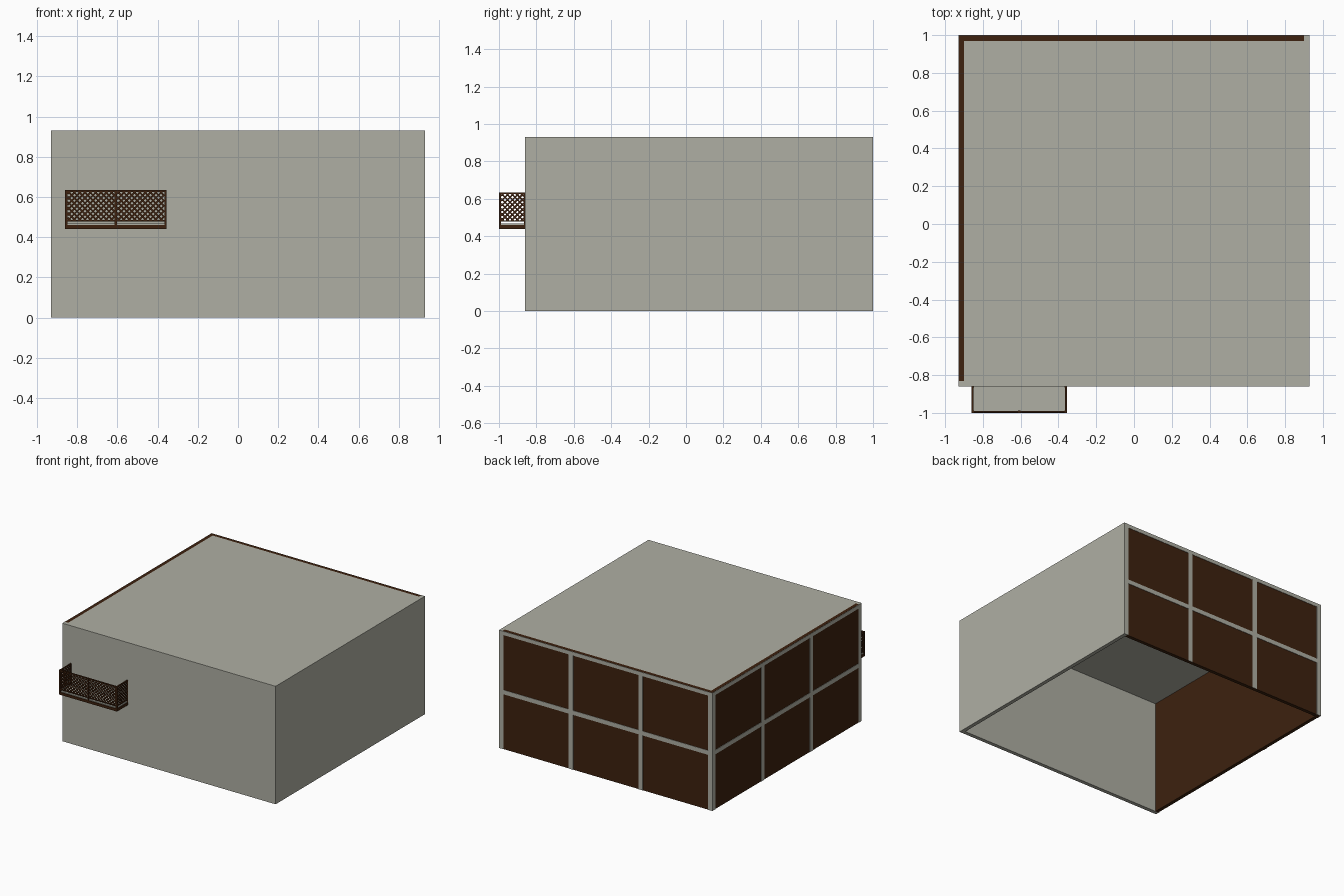
import bpy, bmesh, math
from mathutils import Matrix, Vector

if "Cube" in bpy.data.objects:
    bpy.data.objects.remove(bpy.data.objects["Cube"])


def material(name, rgb):
    m = bpy.data.materials.new(name)
    m.diffuse_color = (*rgb, 1.0)
    m.use_nodes = True
    m.node_tree.nodes["Principled BSDF"].inputs["Base Color"].default_value = m.diffuse_color
    return m


GREY = material("warm grey", (0.43, 0.43, 0.37))
BROWN = material("dark brown", (0.047, 0.0155, 0.0045))


def build(name, mat, boxes):
    """One object from boxes given as (x0, x1, y0, y1, z0, z1)."""
    bm = bmesh.new()
    for x0, x1, y0, y1, z0, z1 in boxes:
        mtx = Matrix.Translation(((x0 + x1) / 2, (y0 + y1) / 2, (z0 + z1) / 2)) \
            @ Matrix.Diagonal((x1 - x0, y1 - y0, z1 - z0, 1))
        bmesh.ops.create_cube(bm, size=1, matrix=mtx)
    return finish(name, mat, bm)


def finish(name, mat, bm):
    me = bpy.data.meshes.new(name)
    bm.to_mesh(me)
    bm.free()
    me.materials.append(mat)
    ob = bpy.data.objects.new(name, me)
    bpy.context.collection.objects.link(ob)
    return ob


X, Y0, Y1, H, T = 0.93, -0.86, 1.0, 0.93, 0.03
D = 0.003   # how far the window grid stands out

# solid shell: roof, front wall, right wall (open underneath)
build("roof", GREY, [(-X + T, X, Y0, Y1 - T, H - T, H)])
build("front_wall", GREY, [(-X, X, Y0, Y0 + T, 0, H)])
build("right_wall", GREY, [(X - T, X, Y0 + T, Y1, 0, H - T), (X - T, X, Y1 - T, Y1, H - T, H)])

# brown panel walls
build("back_panel", BROWN, [(-X + D, X - T, Y1 - T, Y1 - D, 0, H)])
build("left_panel", BROWN, [(-X + D, -X + T, Y0 + T, Y1 - T, 0, H)])

# grey window grids: four posts, a top rail and a middle rail
W = 0.038


def spans(a, b):
    c = [a + W / 2 + i * (b - a - W) / 3 for i in range(4)]
    return [(p - W / 2, p + W / 2) for p in c]


RAILS = [(0.433, 0.467), (H - T, H - 0.001)]
posts = spans(-X, X)
build("back_window_grid", GREY,
      [(a, b, Y1 - D, Y1, 0, H - 0.001) for a, b in posts] +
      [(p[1], q[0], Y1 - D, Y1, *r) for p, q in zip(posts, posts[1:]) for r in RAILS])
posts = spans(Y0, Y1 - D)
build("left_window_grid", GREY,
      [(-X, -X + D, a, b, 0, H - 0.001) for a, b in posts] +
      [(-X, -X + D, p[1], q[0], *r) for p, q in zip(posts, posts[1:]) for r in RAILS])

# balcony base and floor
BX0, BX1, BY0 = -0.86, -0.355, -1.0
R = 0.012
build("balcony_base", BROWN, [(BX0, BX1, BY0, Y0, 0.44, 0.461)])
build("balcony_floor", GREY, [(BX0 + 0.005, BX1 - 0.005, BY0 + 0.005, Y0, 0.461, 0.467)])

# balcony posts and rails
BM = (BX0 + BX1) / 2
build("balcony_posts", BROWN,
      [(x, x + R, BY0, BY0 + R, 0.461, 0.635) for x in (BX0, BM - R / 2, BX1 - R)] +
      [(x, x + R, Y0 - 0.006, Y0, 0.461, 0.635) for x in (BX0, BX1 - R)])
rails = []
for z0, z1 in ((0.478, 0.485), (0.626, 0.635)):
    rails += [(BX0 + R, BX1 - R, BY0 + 0.001, BY0 + R - 0.001, z0, z1)]
    rails += [(x, x + R - 0.002, BY0 + R, Y0 - 0.006, z0, z1)
              for x in (BX0 + 0.001, BX1 - R + 0.001)]
build("balcony_rails", BROWN, rails)


# diagonal lattice infill, clipped to its frame
def lattice(name, origin, axis, length, z0=0.483, z1=0.628, pitch=0.0265, width=0.0085, depth=0.003):
    bm = bmesh.new()
    h = z1 - z0
    side = Vector(axis).cross(Vector((0, 0, 1)))
    for sign in (1, -1):
        n = int((length + h) / pitch) + 1
        for i in range(n):
            s = -h + pitch * (i + 0.5)
            a, b = max(s, 0), min(s + h, length)
            if b - a < 0.004:
                continue
            za, zb = a - s, b - s
            if sign < 0:
                za, zb = h - za, h - zb
            mid = Vector(origin) + Vector(axis) * ((a + b) / 2) + Vector((0, 0, z0 + (za + zb) / 2))
            along = (Vector(axis) + Vector((0, 0, sign))).normalized()
            across = along.cross(side)
            rot = Matrix((along, side, across)).transposed().to_4x4()
            size = Matrix.Diagonal(((b - a) * math.sqrt(2), depth, width, 1))
            shift = Matrix.Translation(mid + side * (sign * depth / 4))
            bmesh.ops.create_cube(bm, size=1, matrix=shift @ rot @ size)
    bmesh.ops.recalc_face_normals(bm, faces=bm.faces)
    return finish(name, BROWN, bm)


half = BM - BX0 - 1.5 * R
lattice("front_lattice_left", (BX0 + R, BY0 + R / 2, 0), (1, 0, 0), half)
lattice("front_lattice_right", (BM + R / 2, BY0 + R / 2, 0), (1, 0, 0), half)
for name, x in (("left", BX0 + R / 2), ("right", BX1 - R / 2)):
    lattice("side_lattice_" + name, (x, BY0 + R, 0), (0, 1, 0), Y0 - BY0 - R - 0.006)
